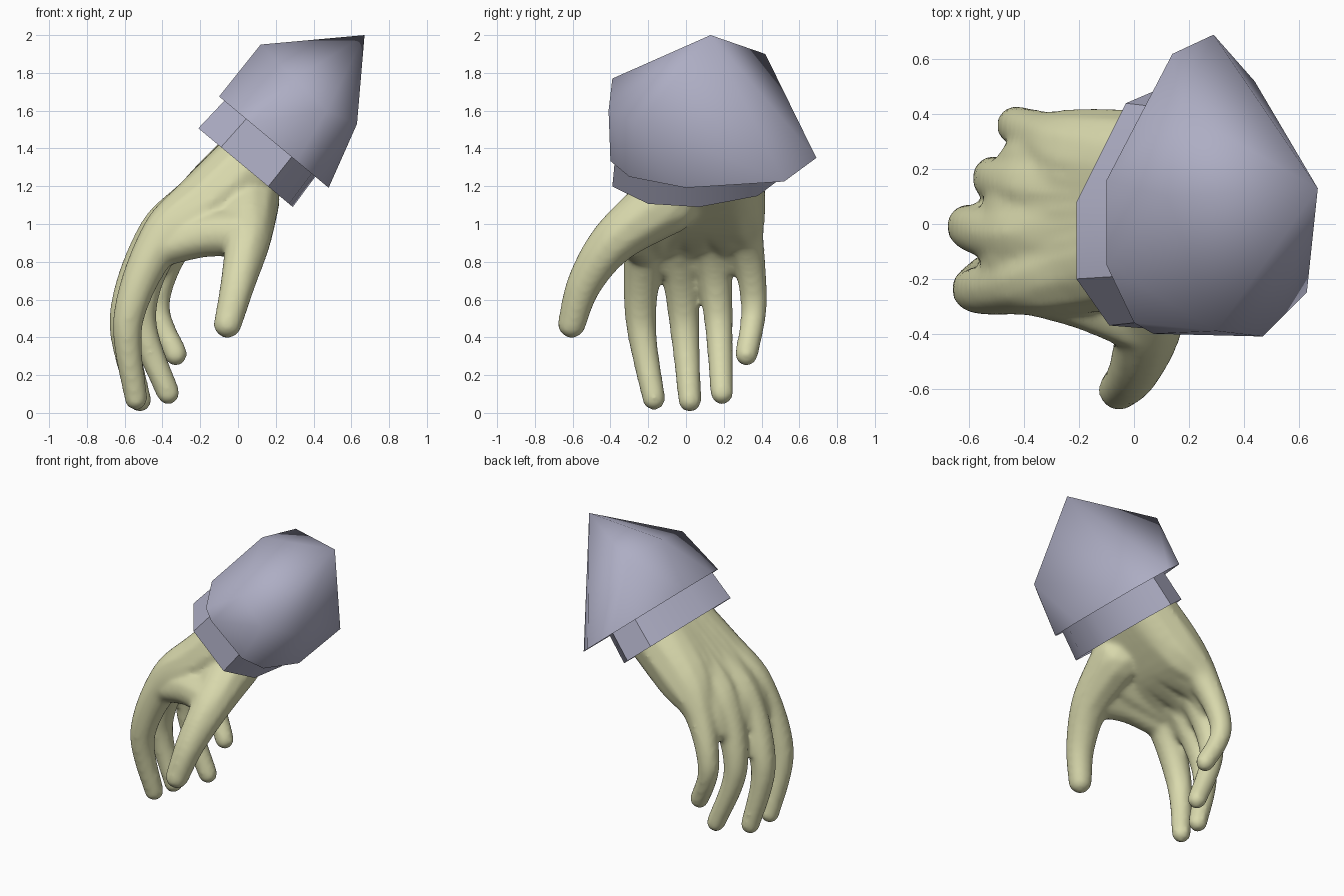
import bpy, bmesh
from mathutils import Vector, Matrix

if "Cube" in bpy.data.objects:
    bpy.data.objects.remove(bpy.data.objects["Cube"])

AXIS = Vector((0.64, 0, 0.768))   # forearm direction, elbow-ward


def material(name, col):
    m = bpy.data.materials.new(name)
    m.diffuse_color = (*col, 1)
    m.use_nodes = True
    m.node_tree.nodes["Principled BSDF"].inputs["Base Color"].default_value = m.diffuse_color
    return m


CLOTH = material("grey_lilac_cloth", (0.42, 0.42, 0.55))
SKIN = material("pale_green_skin", (0.70, 0.70, 0.42))


def make_object(name, bm, mat):
    me = bpy.data.meshes.new(name)
    bm.to_mesh(me)
    bm.free()
    me.materials.append(mat)
    ob = bpy.data.objects.new(name, me)
    bpy.context.collection.objects.link(ob)
    return ob


def shade(ob, angle):
    bpy.ops.object.select_all(action='DESELECT')
    ob.select_set(True)
    bpy.context.view_layer.objects.active = ob
    bpy.ops.object.shade_smooth_by_angle(angle=angle)


def rim(points, x0, z0):
    """Lift (x, y) points onto the slanted plane square to the forearm."""
    return [Vector((x, y, z0 - (x - x0) * AXIS.x / AXIS.z)) for x, y in points]


def open_shell(name, points, drop, angle):
    """Hull of the points, with the faces chosen by drop(normal.axis) removed."""
    bm = bmesh.new()
    for p in points:
        bm.verts.new(p)
    bmesh.ops.convex_hull(bm, input=bm.verts[:])
    loose = [v for v in bm.verts if not v.link_faces]
    bmesh.ops.delete(bm, geom=loose, context='VERTS')
    bmesh.ops.recalc_face_normals(bm, faces=bm.faces[:])
    bm.normal_update()
    ends = [f for f in bm.faces if drop(f.normal.dot(AXIS))]
    bmesh.ops.delete(bm, geom=ends, context='FACES')
    ob = make_object(name, bm, CLOTH)
    shade(ob, angle)


# Sleeve: rim loop hulled with the corner points of the upper end
sleeve_rim = rim([(-0.1, 0.16), (-0.1, -0.15), (0, -0.36), (0.07, -0.4), (0.31, -0.4),
                  (0.41, -0.3), (0.48, 0), (0.44, 0.52), (0.29, 0.69), (0.14, 0.62)],
                 0.47, 1.2)
sleeve_top = [(0.67, 0.13, 2.0), (0.12, 0.1, 1.95), (0.16, 0.42, 1.9),
              (0.3, -0.39, 1.77), (0.47, -0.41, 1.6), (0.63, -0.25, 1.53)]
open_shell("sleeve", sleeve_rim + [Vector(p) for p in sleeve_top],
           lambda d: d < -0.97, 1.45)

# Cuff: straight band showing below the sleeve
cuff_rim = rim([(-0.21, 0.08), (-0.21, -0.2), (-0.09, -0.37), (0.16, -0.39), (0.27, -0.2),
                (0.29, 0.07), (0.22, 0.38), (0.11, 0.5), (-0.03, 0.44)], 0.29, 1.09)
mid = sum(cuff_rim, Vector()) / len(cuff_rim)
open_shell("cuff", cuff_rim + [mid + (p - mid) * 0.96 + AXIS * 0.22 for p in cuff_rim],
           lambda d: abs(d) > 0.97, 0.6)


def catmull(p, i, t):
    a, b = p[max(i - 1, 0)], p[i]
    c, d = p[i + 1], p[min(i + 2, len(p) - 1)]
    return 0.5 * (2 * b + (c - a) * t + (2 * a - 5 * b + 4 * c - d) * t * t
                  + (3 * b - a - 3 * c + d) * t ** 3)


def limb(bm, points, steps=14):
    """Dense row of balls along a smooth path of (x, y, z, radius)."""
    pts = [Vector(p) for p in points]
    for i in range(len(pts) - 1):
        for k in range(steps + 1):
            q = catmull(pts, i, k / steps)
            bmesh.ops.create_icosphere(bm, subdivisions=2, radius=q[3],
                                       matrix=Matrix.Translation(q.to_3d()))


def palm_path(n):
    """Wrist and mid-palm points for finger number n (0 index, 3 little)."""
    return [(0.2, -0.04 + 0.077 * n, 1.43, 0.215),
            (-0.13, -0.13 + 0.12 * n, 1.125, 0.195)]


# Fingers, index to little: knuckle x, bend point, tip point, thickness factor
FINGERS = [(-0.40, (-0.58, -0.24, 0.5), (-0.54, -0.17, 0.075), 1.0),
           (-0.42, (-0.60, -0.01, 0.5), (-0.52, 0.02, 0.065), 1.0),
           (-0.39, (-0.51, 0.17, 0.52), (-0.37, 0.19, 0.105), 0.95),
           (-0.32, (-0.43, 0.36, 0.58), (-0.33, 0.32, 0.31), 0.85)]

bm = bmesh.new()
for n, (kx, bend, tip, f) in enumerate(FINGERS):
    limb(bm, palm_path(n) + [(kx, -0.21 + 0.173 * n, 0.925, 0.125 * f),
                             (*bend, 0.086 * f), (*tip, 0.064)])
    if n < 3:   # flesh between neighbouring knuckles, down to the finger web
        k2 = (kx + FINGERS[n + 1][0]) / 2
        y2 = -0.21 + 0.173 * (n + 0.5)
        limb(bm, palm_path(n + 0.5) + [(k2, y2, 0.92, 0.112 * f),
                                       (k2 - 0.08, y2, 0.79, 0.075 * f)])
# Thumb
limb(bm, [(0.05, -0.1, 1.12, 0.18), (0.05, -0.37, 0.92, 0.13),
          (0.0, -0.535, 0.69, 0.097), (-0.055, -0.605, 0.47, 0.078)])
# Web between thumb and index
limb(bm, [(0.02, -0.34, 0.95, 0.13), (-0.18, -0.27, 0.94, 0.12), (-0.42, -0.22, 0.87, 0.105)])
limb(bm, [(0.02, -0.2, 1.05, 0.14), (-0.38, -0.16, 0.93, 0.12)])

# Fuse all parts of the hand into one smooth skin
hand = make_object("hand", bm, SKIN)
r = hand.modifiers.new("fuse", 'REMESH')
r.mode = 'VOXEL'
r.voxel_size = 0.016
r.use_smooth_shade = True
s = hand.modifiers.new("soften", 'SMOOTH')
s.factor = 0.5
s.iterations = 12
